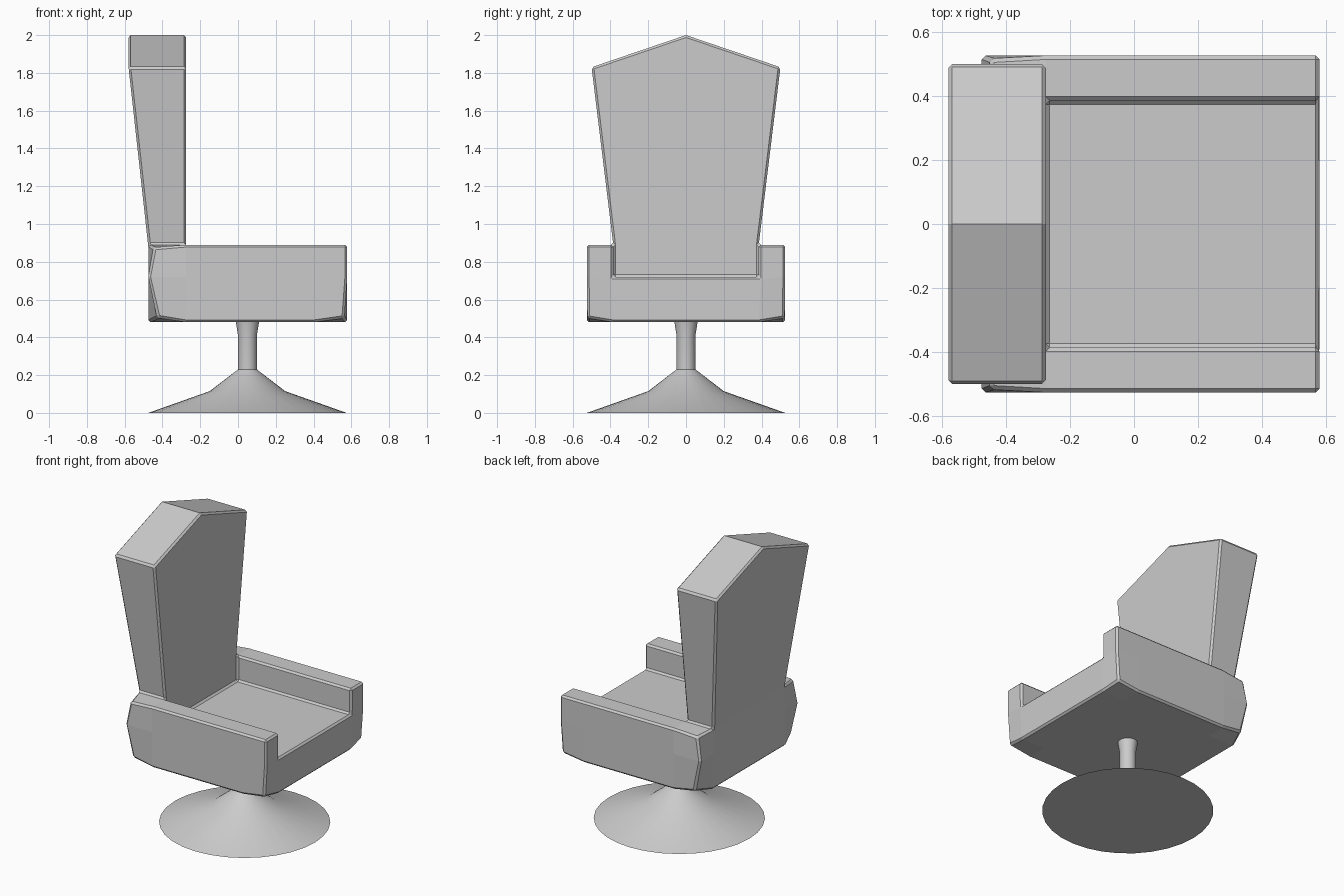
import bpy, bmesh, math

if "Cube" in bpy.data.objects:
    bpy.data.objects.remove(bpy.data.objects["Cube"])

def make_object(name, bm):
    bmesh.ops.recalc_face_normals(bm, faces=bm.faces)
    me = bpy.data.meshes.new(name)
    bm.to_mesh(me)
    bm.free()
    ob = bpy.data.objects.new(name, me)
    bpy.context.collection.objects.link(ob)
    return ob

# Upholstered shell: one block grid (seat, arms and backrest cells), then shaped
XS = [-0.475, -0.275, 0.40, 0.578]
YS = [-0.525, -0.385, 0, 0.385, 0.525]
ZS = [0.48, 0.72, 0.89, 1.83]

def filled(i, j, k):
    if not (0 <= i < 3 and 0 <= j < 4 and 0 <= k < 3):
        return False
    arm, back = j in (0, 3), i == 0
    return k == 0 or (k == 1 and (arm or back)) or (k == 2 and back and not arm)

def position(i, j, k):
    x, y, z = XS[i], YS[j], ZS[k]
    if k == 3:                                  # flared, peaked backrest top
        x = -0.58 if i == 0 else x
        y *= 0.5 / 0.385
        z = 2.0 if j == 2 else z
    if j in (0, 4):                             # pulled-in outer corners
        s = math.copysign(1, y)
        if i == 0 and k == 0:
            return -0.425, s * 0.515, 0.505
        if i == 0 and k == 2:
            return -0.445, s * 0.515, 0.875
        if i == 3 and k == 0:
            return 0.562, s * 0.522, 0.503
    return x, y, z

bm = bmesh.new()
verts = {}

def vert(key):
    if key not in verts:
        verts[key] = bm.verts.new(position(*key))
    return verts[key]

for i in range(3):
    for j in range(4):
        for k in range(3):
            if not filled(i, j, k):
                continue
            for axis in range(3):
                for side in (0, 1):
                    n = [i, j, k]
                    n[axis] += 2 * side - 1
                    if filled(*n):
                        continue
                    quad = []
                    for a, b in ((0, 0), (1, 0), (1, 1), (0, 1)):
                        key = [i, j, k]
                        key[axis] += side
                        key[(axis + 1) % 3] += a
                        key[(axis + 2) % 3] += b
                        quad.append(vert(tuple(key)))
                    bm.faces.new(quad)
shell = make_object("seat_and_backrest", bm)
bev = shell.modifiers.new("edge_bevel", 'BEVEL')
bev.width = 0.012
bev.segments = 1
bev.limit_method = 'ANGLE'
bev.angle_limit = math.radians(42)

# Swivel pedestal: lathed profile
bm = bmesh.new()
profile = [(0, 0), (0.525, 0), (0.2, 0.115), (0.05, 0.23), (0.05, 0.41), (0.062, 0.485), (0, 0.485)]
pts = [bm.verts.new((r, 0, z)) for r, z in profile]
edges = [bm.edges.new(p) for p in zip(pts, pts[1:])]
bmesh.ops.spin(bm, geom=pts + edges, cent=(0, 0, 0), axis=(0, 0, 1),
               angle=math.tau, steps=32)
bmesh.ops.remove_doubles(bm, verts=bm.verts, dist=0.0005)
base = make_object("pedestal_base", bm)
base.location.x = 0.05
bpy.ops.object.select_all(action='DESELECT')
base.select_set(True)
bpy.context.view_layer.objects.active = base
bpy.ops.object.shade_smooth_by_angle(angle=math.radians(30))
